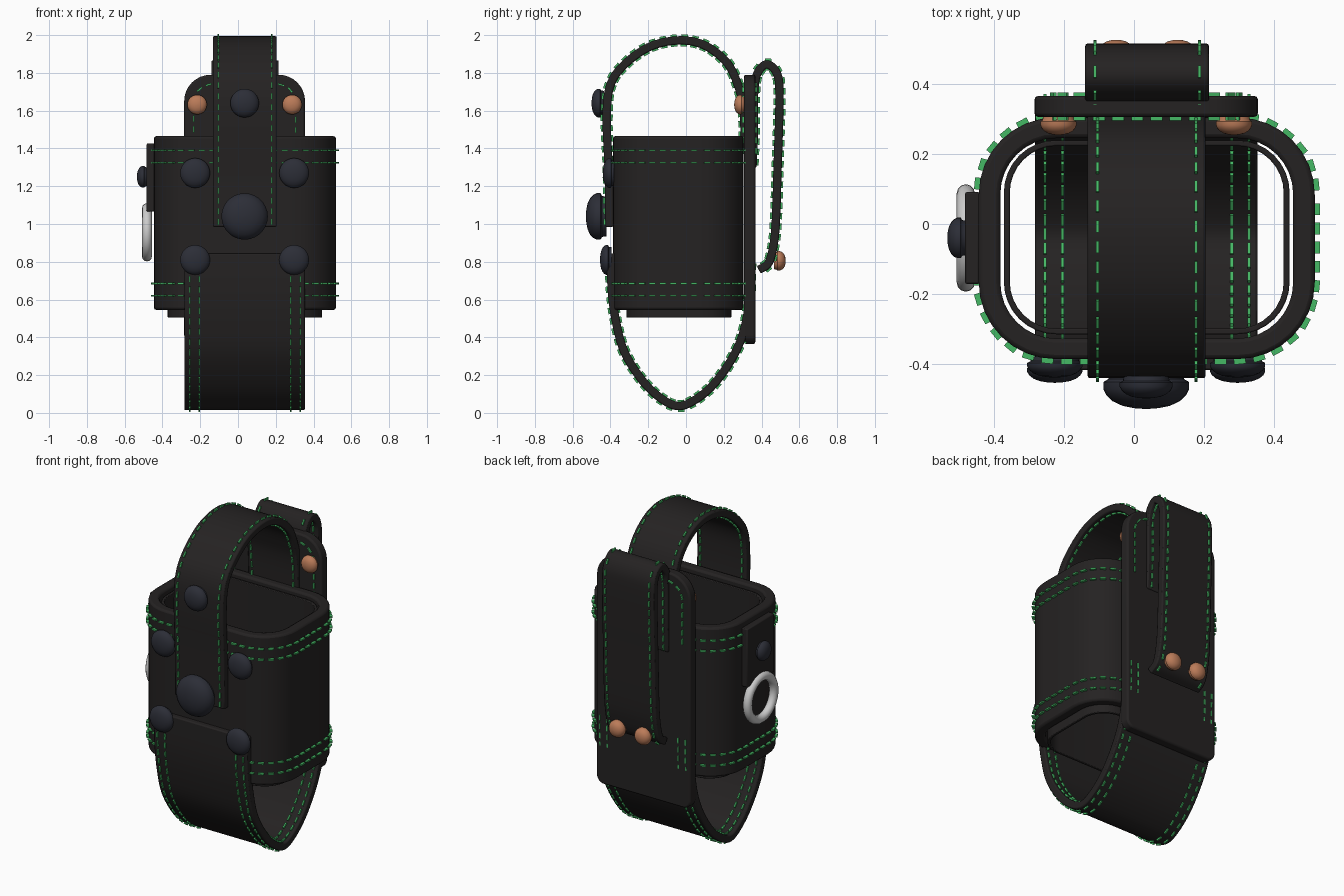
import bpy, bmesh, math
from mathutils import Vector, Matrix

if "Cube" in bpy.data.objects:
    bpy.data.objects.remove(bpy.data.objects["Cube"])

CX, CY = 0.035, -0.04   # axis of the sleeve


def material(name, rgb):
    m = bpy.data.materials.new(name)
    m.diffuse_color = (*rgb, 1)
    m.use_nodes = True
    m.node_tree.nodes["Principled BSDF"].inputs["Base Color"].default_value = m.diffuse_color
    return m


LEATHER = material("leather", (0.018, 0.016, 0.016))
DARK = material("dark_metal", (0.025, 0.027, 0.038))
COPPER = material("copper", (0.50, 0.20, 0.10))
SILVER = material("silver", (0.75, 0.75, 0.75))
THREAD = material("thread", (0.06, 0.48, 0.13))


def finish(bm, name, mat, bevel=0, angle=35):
    bmesh.ops.recalc_face_normals(bm, faces=bm.faces)
    me = bpy.data.meshes.new(name)
    bm.to_mesh(me)
    bm.free()
    ob = bpy.data.objects.new(name, me)
    bpy.context.collection.objects.link(ob)
    me.materials.append(mat)
    bpy.ops.object.select_all(action='DESELECT')
    bpy.context.view_layer.objects.active = ob
    ob.select_set(True)
    bpy.ops.object.shade_smooth_by_angle(angle=math.radians(angle))
    if bevel:
        b = ob.modifiers.new("soft_edge", 'BEVEL')
        b.width, b.segments = bevel, 2
        b.limit_method, b.angle_limit = 'ANGLE', math.radians(50)
    return ob


def rounded(x0, x1, y0, y1, radii, n=8):
    """Rounded rectangle, corners counter-clockwise from the upper right."""
    corners = [(x1, y1, -1, -1), (x0, y1, 1, -1), (x0, y0, 1, 1), (x1, y0, -1, 1)]
    pts = []
    for k, ((x, y, sx, sy), r) in enumerate(zip(corners, radii)):
        for i in range(n + 1):
            a = math.pi / 2 * (k + i / n)
            pts.append((x + sx * r + r * math.cos(a), y + sy * r + r * math.sin(a)))
    return pts


def spline(pts, n=6):
    """Catmull-Rom curve through (y, z) points."""
    p = [Vector(q) for q in pts]
    p = [2 * p[0] - p[1]] + p + [2 * p[-1] - p[-2]]
    out = []
    for a, b, c, d in zip(p, p[1:], p[2:], p[3:]):
        for i in range(n):
            t = i / n
            out.append(0.5 * (2 * b + (c - a) * t + (2 * a - 5 * b + 4 * c - d) * t * t
                              + (3 * b - a - 3 * c + d) * t ** 3))
    return out + [p[-2]]


def skin(bm, rings, closed=False):
    vs = [[bm.verts.new(c) for c in r] for r in rings]
    pairs = list(zip(vs, vs[1:])) + ([(vs[-1], vs[0])] if closed else [])
    for a, b in pairs:
        for i in range(len(a)):
            j = (i + 1) % len(a)
            bm.faces.new((a[i], a[j], b[j], b[i]))
    if not closed:
        bm.faces.new(vs[0])
        bm.faces.new(vs[-1])


def dashes(bm, pts, axis, along, across, dash=0.034, step=0.055):
    """Row of thread boxes along a polyline; 'along' is the size on the given axis."""
    axis, pts = Vector(axis), [Vector(p) for p in pts]
    travelled, nxt = 0, step / 2
    for a, b in zip(pts, pts[1:]):
        d = b - a
        if d.length < 1e-6:
            continue
        t = d.normalized()
        while nxt <= travelled + d.length:
            o = t.cross(axis)
            m = Matrix((t * dash, axis * along, o * across)).transposed().to_4x4()
            m.translation = a + t * (nxt - travelled)
            bmesh.ops.create_cube(bm, size=1, matrix=m)
            nxt += step
        travelled += d.length


def strap(name, pts, x0, x1, seams, th=0.044):
    path, rings = spline(pts), []
    for i, p in enumerate(path):
        t = (path[min(i + 1, len(path) - 1)] - path[max(i - 1, 0)]).normalized()
        n = Vector((-t.y, t.x)) * th / 2
        a, b = p + n, p - n
        rings.append([(x0, *a), (x1, *a), (x1, *b), (x0, *b)])
    bm = bmesh.new()
    skin(bm, rings)
    finish(bm, name, LEATHER, 0.007)
    bm = bmesh.new()
    for x in seams:
        dashes(bm, [(x, *p) for p in path], (1, 0, 0), 0.009, th + 0.02)
    finish(bm, name + "_stitching", THREAD)


def tube(name, outer, inner, z0, z1, bevel):
    bm = bmesh.new()
    skin(bm, [[(x, y, z) for x, y in loop] for loop, z in
              ((outer, z0), (outer, z1), (inner, z1), (inner, z0))], closed=True)
    finish(bm, name, LEATHER, bevel)


def rivet(name, pos, direction, r, h, mat):
    prof = [(.85, 0), (.88, .22), (1, .3), (1, .48), (.93, .64), (.78, .8), (.55, .92), (.28, .98), (.04, 1)]
    q = Vector(direction).to_track_quat('Z', 'Y')
    bm = bmesh.new()
    skin(bm, [[Vector(pos) + q @ Vector((r * k * math.cos(a), r * k * math.sin(a), h * z))
               for a in (math.tau * i / 28 for i in range(28))] for k, z in prof])
    finish(bm, name, mat, angle=50)


# Sleeve and its inner liner
outline = rounded(-0.445, 0.518, -0.387, 0.305, [0.22] * 4)
tube("sleeve", outline, rounded(-0.383, 0.456, -0.328, 0.246, [0.16] * 4), 0.545, 1.465, 0.012)
tube("liner", rounded(-0.373, 0.446, -0.316, 0.24, [0.15] * 4),
     rounded(-0.356, 0.429, -0.3, 0.224, [0.135] * 4), 0.505, 1.44, 0.004)
bm = bmesh.new()
for z in (1.39, 1.325, 0.685, 0.62):
    dashes(bm, [(x, y, z) for x, y in outline + outline[:1]], (0, 0, 1), 0.009, 0.03)
finish(bm, "sleeve_stitching", THREAD)

# Back plate with stitched rounded top
bm = bmesh.new()
shape = rounded(-0.285, 0.355, 0.365, 1.79, [0.14, 0.14, 0.05, 0.05])
skin(bm, [[(x, y, z) for x, z in shape] for y in (0.307, 0.367)])
finish(bm, "back_plate", LEATHER, 0.01)
bm = bmesh.new()
arch = rounded(-0.235, 0.305, 1.35, 1.74, [0.1, 0.1, 0, 0])[:18]
arch = [(0.305, 1.36)] + arch + [(-0.235, 1.36)]
dashes(bm, [(x, 0.337, z) for x, z in arch], (0, 1, 0), 0.08, 0.009)
finish(bm, "back_plate_stitching", THREAD)

# Straps: handle on top, sling below, belt loop behind
strap("handle_strap", [(-0.405, 0.985), (-0.41, 1.3), (-0.42, 1.55), (-0.405, 1.72), (-0.34, 1.83),
                       (-0.2, 1.935), (-0.04, 1.972), (0.1, 1.945), (0.22, 1.85), (0.28, 1.72),
                       (0.305, 1.6), (0.312, 1.4)], -0.133, 0.205, (-0.105, 0.178))
strap("bottom_strap", [(-0.397, 0.845), (-0.393, 0.65), (-0.37, 0.48), (-0.325, 0.32), (-0.23, 0.17),
                       (-0.13, 0.075), (-0.04, 0.036), (0.05, 0.07), (0.15, 0.155), (0.245, 0.29),
                       (0.305, 0.43), (0.335, 0.6), (0.34, 0.78)],
      -0.284, 0.354, (-0.255, -0.205, 0.28, 0.33))
strap("belt_loop", [(0.352, 1.3), (0.36, 1.5), (0.36, 1.68), (0.375, 1.79), (0.425, 1.845), (0.48, 1.8),
                    (0.495, 1.68), (0.485, 1.3), (0.475, 1.0), (0.46, 0.87), (0.435, 0.79), (0.385, 0.757)],
      -0.14, 0.215, (-0.112, 0.188))

# Dark rivets on the front
for side, dx in (("left", -0.262), ("right", 0.262)):
    for level, z, y in (("upper", 1.27, -0.38), ("lower", 0.81, -0.395)):
        rivet(f"front_rivet_{level}_{side}", (CX + dx, y, z), (0, -1, 0), 0.079, 0.06, DARK)
    # Copper rivets inside the back plate
    rivet(f"plate_rivet_{side}", (CX + dx * 0.96, 0.31, 1.632), (0, -1, 0), 0.052, 0.055, COPPER)
    # Copper rivets on the belt loop
    rivet(f"loop_rivet_{side}", (0.037 + dx * 0.335, 0.465, 0.805), (0, 1, 0), 0.052, 0.063, COPPER)
rivet("handle_rivet", (CX, -0.435, 1.64), (0, -1, 0), 0.076, 0.065, DARK)
rivet("large_snap", (CX, -0.42, 1.04), (0, -1, 0), 0.123, 0.11, DARK)

# Side tab, its rivet and the hanging ring
bm = bmesh.new()
bmesh.ops.create_cube(bm, size=1, matrix=Matrix.Translation((-0.463, CY, 1.246))
                      @ Matrix.Diagonal((0.042, 0.264, 0.36, 1)))
finish(bm, "side_tab", LEATHER, 0.006)
rivet("side_rivet", (-0.48, CY, 1.25), (-1, 0, 0), 0.058, 0.055, DARK)
bpy.ops.mesh.primitive_torus_add(major_radius=0.128, minor_radius=0.026, major_segments=40,
                                 minor_segments=12, location=(-0.482, CY, 0.956),
                                 rotation=(0, math.pi / 2, 0))
ring = bpy.context.object
ring.name = "side_ring"
ring.data.materials.append(SILVER)
bpy.ops.object.shade_smooth()
